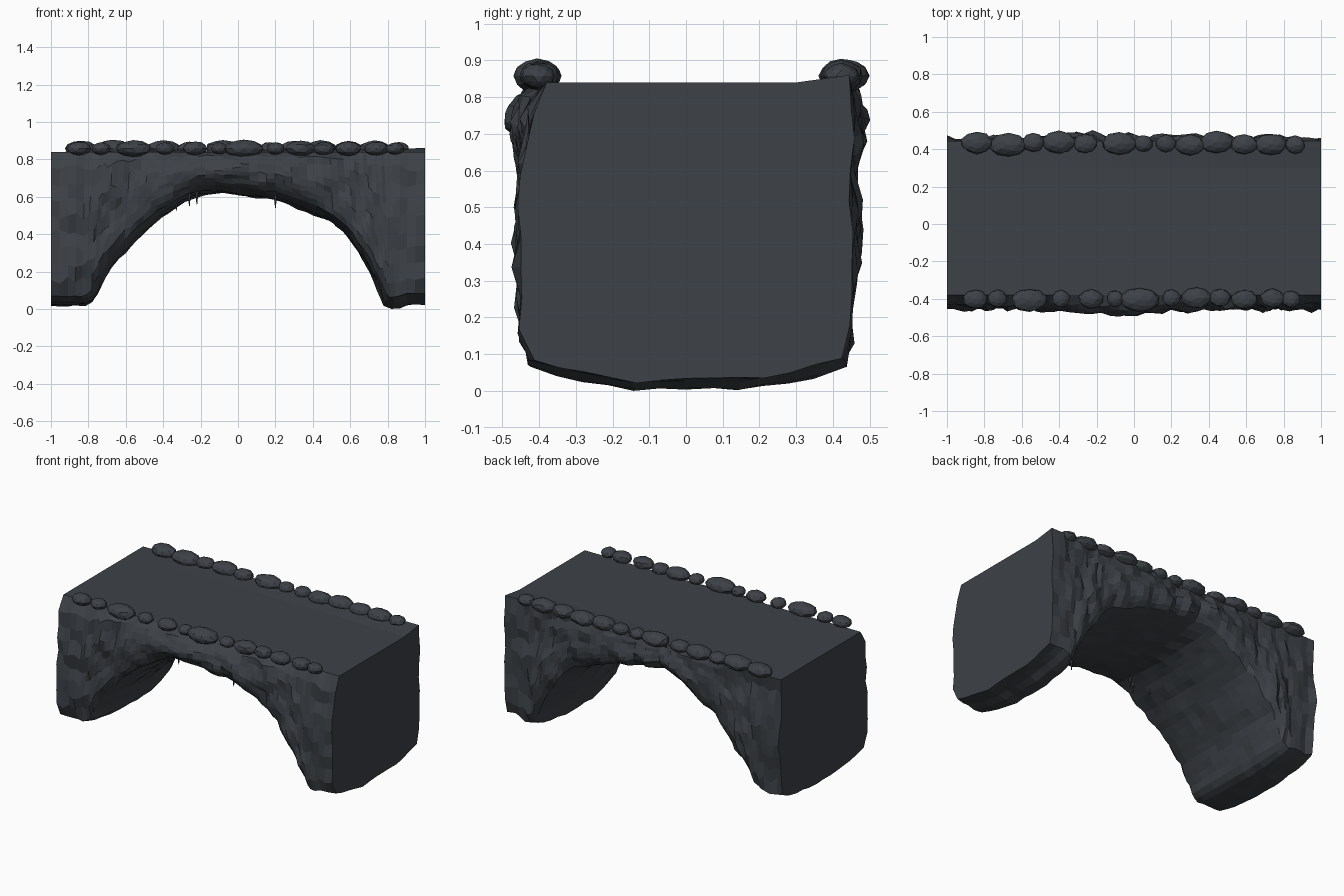
import bpy, bmesh, math, random
from mathutils import Vector, noise

if "Cube" in bpy.data.objects:
    bpy.data.objects.remove(bpy.data.objects["Cube"])

random.seed(7)
rock = bpy.data.materials.new("dark slate rock")
rock.diffuse_color = (0.047, 0.054, 0.063, 1)
rock.use_nodes = True
rock.node_tree.nodes["Principled BSDF"].inputs["Base Color"].default_value = rock.diffuse_color


def finish(bm, name):
    bmesh.ops.recalc_face_normals(bm, faces=bm.faces)
    me = bpy.data.meshes.new(name)
    bm.to_mesh(me)
    bm.free()
    me.materials.append(rock)
    ob = bpy.data.objects.new(name, me)
    bpy.context.collection.objects.link(ob)
    return ob


def lerp_table(table, t):
    for (a, va), (b, vb) in zip(table, table[1:]):
        if t <= b:
            return va + (vb - va) * (t - a) / (b - a)
    return table[-1][1]


def bumps(p, seed):
    q = Vector(p) + Vector((0, 0, seed))
    return noise.noise(q * 4) * 0.5 + noise.noise(q * 11) * 0.6


# Underside of the arch: x, z
ARCH = [(-1, .02), (-.9, .015), (-.8, .02), (-.76, .055), (-.7, .18), (-.66, .25),
        (-.6, .305), (-.5, .415), (-.4, .50), (-.3, .565), (-.2, .615), (-.1, .625),
        (0, .615), (.1, .60), (.2, .59), (.3, .55), (.4, .51), (.5, .47), (.58, .40),
        (.66, .28), (.73, .15), (.78, .02), (.84, .0), (.9, .025), (1, .03)]
# Half widths of the side walls, by share of the way down
FRONT = [(0, .38), (.12, .425), (.35, .45), (.6, .458), (.85, .44), (1, .412)]
BACK = [(0, .445), (.12, .445), (.35, .453), (.6, .462), (.85, .45), (1, .42)]
ROWS, COLS, STATIONS = 9, 12, 56


def resample(points, n):
    pts = [Vector(p) for p in points]
    run = [0]
    for a, b in zip(pts, pts[1:]):
        run.append(run[-1] + (b - a).length)
    xs = list(zip(run, [p.x for p in pts]))
    zs = list(zip(run, [p.y for p in pts]))
    return [Vector((lerp_table(xs, run[-1] * i / n), lerp_table(zs, run[-1] * i / n)))
            for i in range(n + 1)]


# Rock arch: rings across the bridge, swept along the underside curve
path = resample(ARCH, STATIONS)
bm = bmesh.new()
rings = []
for i, p in enumerate(path):
    d = path[min(i + 2, STATIONS)] - path[max(i - 2, 0)]
    n = Vector((-d.y, d.x)).normalized()
    end = i in (0, STATIONS)
    worn = .055 if p.y < .04 else .04

    def under(y):
        # underside sags in the middle and is worn back at the edges
        k = worn * abs(y / .42) ** 3 + 0.02 * bumps((p.x, y, p.y), 20)
        x = p.x if end else max(-.99, min(.99, p.x + n.x * k))
        return Vector((x, y, max(0, p.y + n.y * k)))

    def wall(sign, table):
        low = under(sign * table[-1][1])
        top = .84 if sign < 0 else .85 + .01 * p.x
        out = []
        for r in range(ROWS + 1):
            t = r / ROWS
            x = p.x + (low.x - p.x) * t
            z = top + (low.z - top) * t
            w = lerp_table(table, t)
            if r:
                w += 0.05 * bumps((x, sign, z * .8), 3) + random.uniform(-.006, .006)
                # ledge that swells out below the road at the crown
                w += .022 * max(0, 1 - abs(p.x) / .6) * math.sin(math.pi * t)
                if r < ROWS and not end:
                    z += random.uniform(-.25, .25) * (top - low.z) / ROWS
            out.append(Vector((x, sign * min(w, .505), z)))
        return out

    front, back = wall(-1, FRONT), wall(1, BACK)
    y0, y1 = front[-1].y, back[-1].y
    bottom = [under(y0 + (y1 - y0) * c / COLS) for c in range(1, COLS)]
    ring = front + bottom + back[::-1] + [Vector((p.x, .3, .84))]
    rings.append([bm.verts.new(v) for v in ring])
for a, b in zip(rings, rings[1:]):
    for k in range(len(a)):
        m = (k + 1) % len(a)
        bm.faces.new((a[k], a[m], b[m], b[k]))
bm.faces.new(rings[0])
bm.faces.new(rings[-1][::-1])
finish(bm, "rock_arch")


# Rows of edge stones: x, half length
FRONT_STONES = [(-.85, .065), (-.73, .052), (-.56, .095), (-.39, .05), (-.23, .065),
                (-.1, .045), (.03, .105), (.2, .05), (.335, .08), (.46, .058),
                (.59, .07), (.74, .065), (.84, .05)]
BACK_STONES = [(-.84, .085), (-.67, .10), (-.54, .06), (-.4, .09), (-.26, .065),
               (-.08, .095), (.05, .05), (.17, .055), (.3, .08), (.44, .09),
               (.59, .075), (.73, .085), (.86, .055)]


def stones(name, row, y):
    bm = bmesh.new()
    for x, r in row:
        made = bmesh.ops.create_icosphere(bm, subdivisions=2, radius=1)["verts"]
        h = .02 + .26 * r
        c = Vector((x, y + random.uniform(-.008, .008), .858))
        for v in made:
            k = 1 + .1 * noise.noise(v.co * 1.6 + c * 9)
            v.co = c + Vector((v.co.x * r, v.co.y * (.03 + .33 * r), v.co.z * h)) * k
    finish(bm, name)


stones("front_edge_stones", FRONT_STONES, -.40)
stones("back_edge_stones", BACK_STONES, .43)

# Small hanging spikes under the crown
bm = bmesh.new()
for x, y, tip in [(-.33, -.25, .525), (-.26, -.32, .55), (-.22, -.3, .56),
                  (.2, -.33, .54)]:
    made = bmesh.ops.create_cone(bm, segments=5, radius1=.002, radius2=.014,
                                 depth=.11, cap_ends=True)["verts"]
    bmesh.ops.translate(bm, verts=made, vec=(x, y, tip + .055))
finish(bm, "hanging_spikes")
